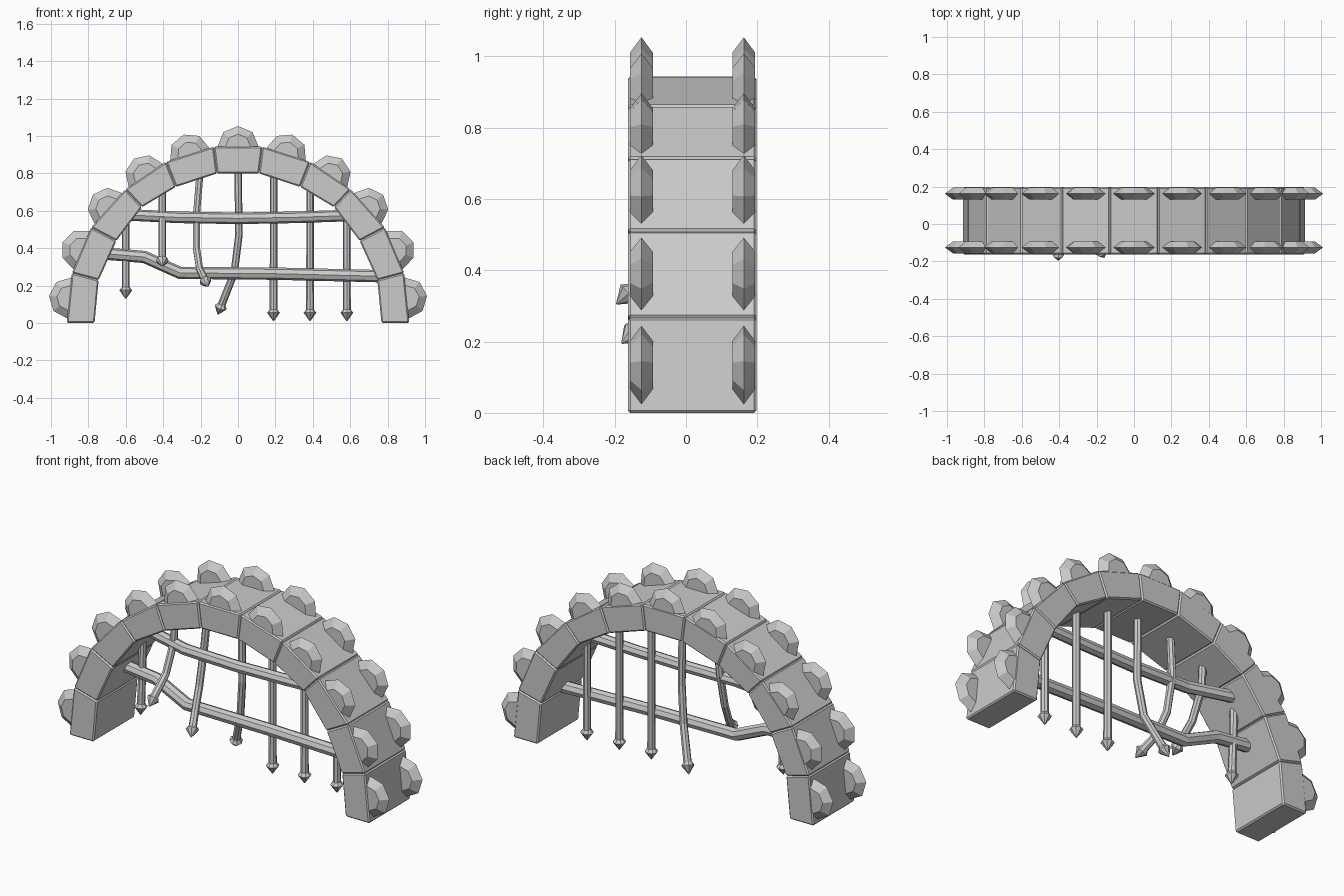
import bpy, bmesh
from math import cos, sin, pi, atan2

if "Cube" in bpy.data.objects:
    bpy.data.objects.remove(bpy.data.objects["Cube"])

Y0, Y1 = -0.163, 0.197      # front and back of the arch
# joints from foot to crown on the right side: inner x, z, outer x, z
HALF = [(0.767, 0.0, 0.915, 0.0), (0.745, 0.23, 0.888, 0.268),
        (0.65, 0.44, 0.785, 0.511), (0.513, 0.62, 0.602, 0.715),
        (0.332, 0.728, 0.385, 0.862), (0.112, 0.80, 0.13, 0.943)]
JOINTS = HALF + [(-a, b, -c, d) for a, b, c, d in reversed(HALF)]


def mesh_object(name, bm):
    bmesh.ops.recalc_face_normals(bm, faces=bm.faces)
    me = bpy.data.meshes.new(name)
    bm.to_mesh(me)
    bm.free()
    ob = bpy.data.objects.new(name, me)
    bpy.context.collection.objects.link(ob)
    return ob


def loft(name, rings):
    """Closed solid through rings of equal point count."""
    bm = bmesh.new()
    vs = [[bm.verts.new(p) for p in r] for r in rings]
    n = len(vs[0])
    for a, b in zip(vs, vs[1:]):
        for i in range(n):
            bm.faces.new((a[i], a[(i + 1) % n], b[(i + 1) % n], b[i]))
    bm.faces.new(vs[0])
    bm.faces.new(vs[-1])
    return mesh_object(name, bm)


def rod(name, pts, radii, res):
    """Round rod along a path, turned into a mesh."""
    cu = bpy.data.curves.new(name + "_path", 'CURVE')
    cu.dimensions = '3D'
    cu.bevel_depth = 1.0
    cu.bevel_resolution = res
    cu.use_fill_caps = True
    sp = cu.splines.new('POLY')
    sp.points.add(len(pts) - 1)
    for p, co, r in zip(sp.points, pts, radii):
        p.co = (*co, 1)
        p.radius = r
    tmp = bpy.data.objects.new(name + "_path", cu)
    bpy.context.collection.objects.link(tmp)
    dg = bpy.context.evaluated_depsgraph_get()
    me = bpy.data.meshes.new_from_object(tmp.evaluated_get(dg))
    bpy.data.objects.remove(tmp)
    ob = bpy.data.objects.new(name, me)
    bpy.context.collection.objects.link(ob)
    for f in me.polygons:
        f.use_smooth = False
    return ob


# arch stones, each with a pair of chamfered octagonal studs
for k, (a, b) in enumerate(zip(JOINTS, JOINTS[1:])):
    quad = [(a[0], a[1]), (a[2], a[3]), (b[2], b[3]), (b[0], b[1])]
    stone = loft(f"arch_stone_{k+1}", [[(x, y, z) for x, z in quad] for y in (Y0, Y1)])
    bev = stone.modifiers.new("edge", 'BEVEL')
    bev.width = 0.007
    bev.segments = 1
    cx, cz = (a[2] + b[2]) / 2, (a[3] + b[3]) / 2
    ang = atan2(a[2] - b[2], b[3] - a[3])      # outward normal of the stone
    ang = atan2(-(b[2] - a[2]), b[3] - a[3])
    nx, nz = b[3] - a[3], a[2] - b[2]
    ang = atan2(nz, nx)
    for side, cy in (("front", -0.125), ("back", 0.162)):
        rings = [[(cx + r * cos(ang + i * pi / 4), cy + dy, cz + r * sin(ang + i * pi / 4))
                  for i in range(8)]
                 for dy, r in ((-0.032, 0.067), (0, 0.11), (0.032, 0.067))]
        loft(f"{side}_stud_{k+1}", rings)

# two bent cross bars
rod("upper_bar", [(-0.62, 0.07, 0.58), (-0.32, 0.005, 0.565), (0, 0, 0.56),
                  (0.3, 0, 0.565), (0.6, 0, 0.575)], [0.031] * 5, 2)
rod("lower_bar", [(-0.72, 0.02, 0.372), (-0.5, 0.01, 0.353), (-0.31, 0, 0.268),
                  (0.2, 0, 0.264), (0.78, 0, 0.25)], [0.033] * 5, 2)

# hanging pikes; the last point of each path is the arrow tip
PIKES = [
    [(-0.6, 0.03, 0.64), (-0.6, 0.025, 0.4), (-0.6, 0.01, 0.13)],
    [(-0.405, 0.03, 0.74), (-0.405, 0.02, 0.58), (-0.405, -0.05, 0.43), (-0.405, -0.195, 0.305)],
    [(-0.2, 0.03, 0.84), (-0.222, 0.02, 0.58), (-0.222, -0.02, 0.4), (-0.205, -0.08, 0.29),
     (-0.16, -0.18, 0.195)],
    [(0, 0.03, 0.85), (0.005, 0.03, 0.47), (-0.02, 0.05, 0.27), (-0.108, 0.13, 0.045)],
    [(0.19, 0.03, 0.82), (0.19, 0.03, 0.4), (0.19, 0.03, 0.01)],
    [(0.385, 0.03, 0.74), (0.385, 0.03, 0.4), (0.385, 0.03, 0.01)],
    [(0.582, 0.03, 0.64), (0.582, 0.03, 0.4), (0.582, 0.03, 0.01)],
]
for k, path in enumerate(PIKES):
    p, q = path[-2:]
    d = sum((u - v) ** 2 for u, v in zip(p, q)) ** 0.5
    back = lambda s: tuple(v + (u - v) * s / d for u, v in zip(p, q))
    pts = path[:-1] + [back(0.062), back(0.045), q]
    rod(f"pike_{k+1}", pts, [0.02] * (len(path) - 1) + [0.021, 0.034, 0.002], 2)
